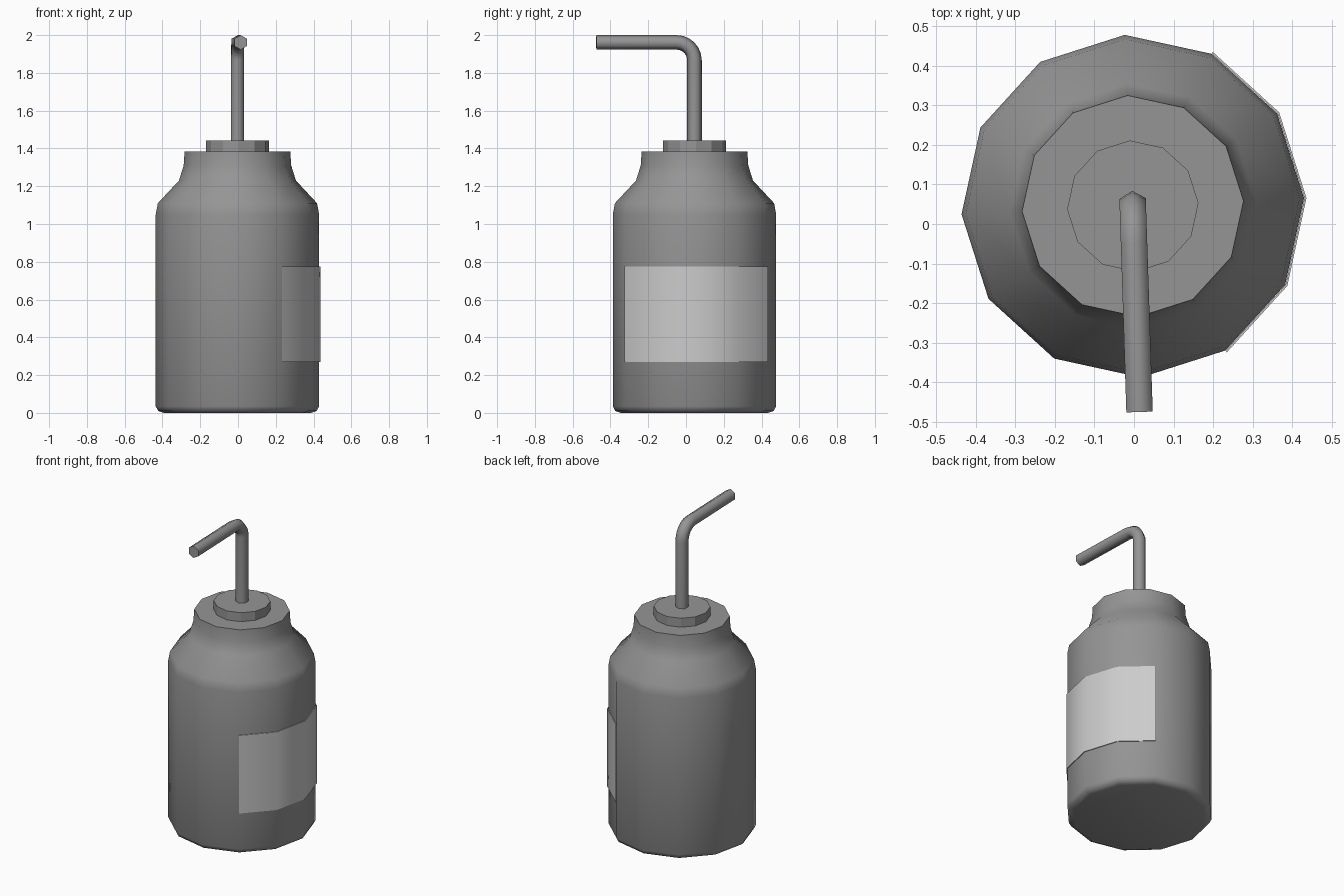
import bpy, bmesh, math
from mathutils import Vector

cube = bpy.data.objects.get("Cube")
if cube:
    bpy.data.objects.remove(cube, do_unlink=True)

SIDES = 12
TURN = math.radians(2.7)
CENTRE = Vector((-0.003, 0.045, 0))


def material(name, value):
    m = bpy.data.materials.new(name)
    m.use_nodes = True
    colour = (value, value, value, 1)
    m.diffuse_color = colour
    m.node_tree.nodes["Principled BSDF"].inputs["Base Color"].default_value = colour
    return m


grey = material("mid grey", 0.3)
pale = material("pale grey", 0.6)


def finish(name, bm, mat, angle):
    bmesh.ops.recalc_face_normals(bm, faces=bm.faces)
    mesh = bpy.data.meshes.new(name)
    bm.to_mesh(mesh)
    bm.free()
    mesh.materials.append(mat)
    ob = bpy.data.objects.new(name, mesh)
    bpy.context.collection.objects.link(ob)
    bpy.ops.object.select_all(action='DESELECT')
    ob.select_set(True)
    bpy.context.view_layer.objects.active = ob
    if angle:
        bpy.ops.object.shade_smooth_by_angle(angle=math.radians(angle))
    return ob


def loft(bm, rings, closed=True, caps=True):
    rows = [[bm.verts.new(p) for p in ring] for ring in rings]
    n = len(rows[0])
    for a, b in zip(rows, rows[1:]):
        for i in range(n if closed else n - 1):
            j = (i + 1) % n
            bm.faces.new((a[i], a[j], b[j], b[i]))
    if caps:
        bm.faces.new(rows[0])
        bm.faces.new(rows[-1])


def ring(r, z, steps=range(SIDES)):
    angles = [TURN + 2 * math.pi * k / SIDES for k in steps]
    return [CENTRE + Vector((r * math.cos(a), r * math.sin(a), z)) for a in angles]


def lathe(name, profile, angle):
    bm = bmesh.new()
    loft(bm, [ring(r, z) for r, z in profile])
    return finish(name, bm, grey, angle)


# Bottle body with rounded base, sloping shoulder and neck
lathe("bottle", [(0.39, 0), (0.42, 0.01), (0.433, 0.035), (0.433, 1.05),
                 (0.422, 1.11), (0.31, 1.23), (0.285, 1.31), (0.28, 1.385)], 50)

# Low stopper on the neck
lathe("stopper", [(0.166, 1.38), (0.166, 1.443)], 0)

# Label wrapped over four sides of the body
bm = bmesh.new()
around = range(-2, 3)
loft(bm, [ring(0.434, 0.27, around), ring(0.439, 0.27, around),
          ring(0.439, 0.775, around), ring(0.434, 0.775, around)],
     closed=False, caps=False)
finish("label", bm, pale, 50)

# Bent six-sided spout tube
RADIUS, BEND, TOP = 0.0385, 0.095, 1.9615
ahead = Vector((0.017, -0.52, 0)).normalized()
across = ahead.cross(Vector((0, 0, 1)))
up = Vector((0, 0, 1))
corner = CENTRE + ahead * BEND + up * (TOP - BEND)
path = [(CENTRE + up * 1.41, -ahead)]
for k in range(7):
    t = math.pi / 2 * k / 6
    out = up * math.sin(t) - ahead * math.cos(t)
    path.append((corner + out * BEND, out))
path.append((CENTRE + ahead * 0.52 + up * TOP, up))
bm = bmesh.new()
loft(bm, [[p + (out * math.cos(a) + across * math.sin(a)) * RADIUS
           for a in [math.pi / 3 * k for k in range(6)]] for p, out in path])
finish("spout_tube", bm, grey, 65)
